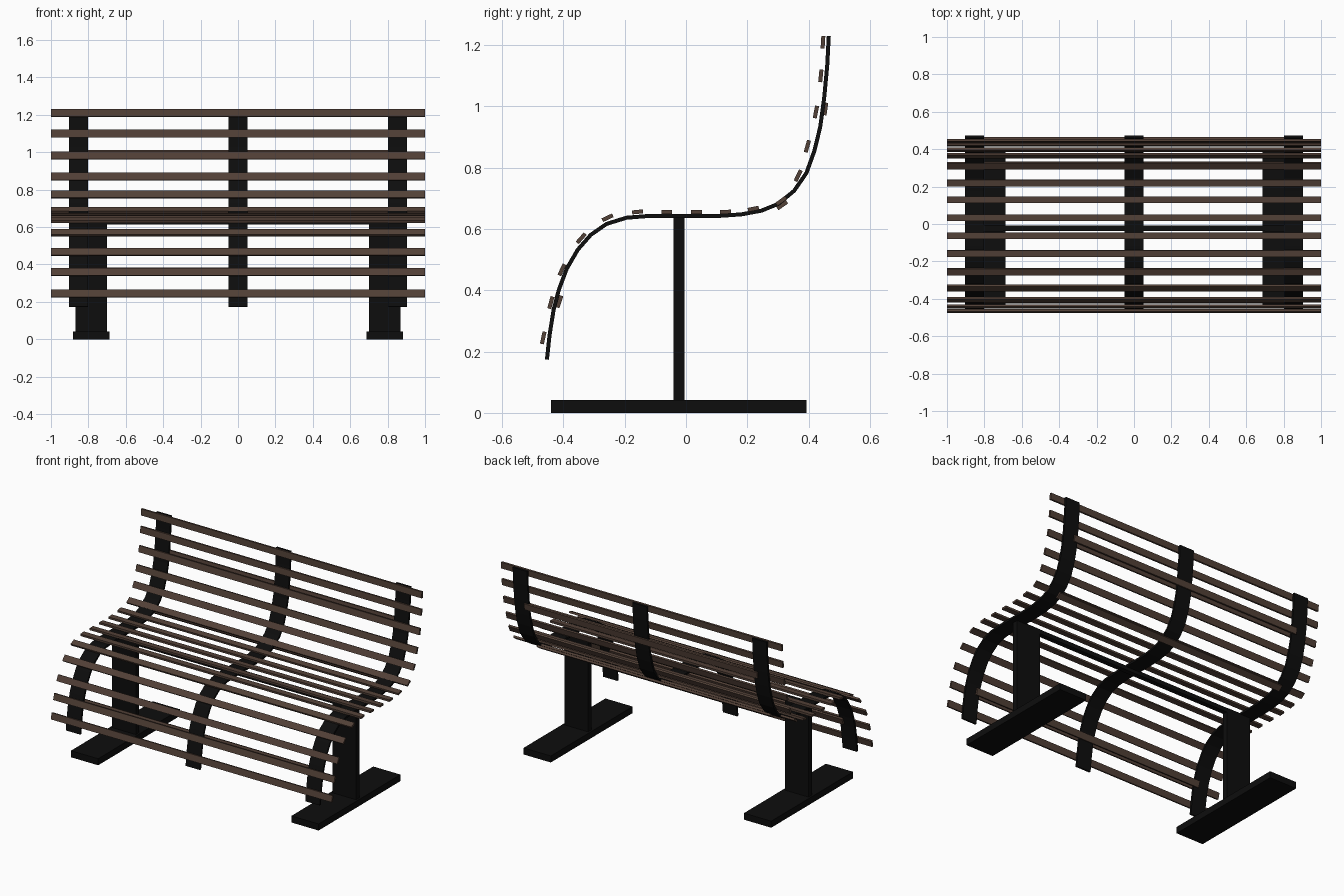
import bpy, bmesh, math
from mathutils import Vector

if "Cube" in bpy.data.objects:
    bpy.data.objects.remove(bpy.data.objects["Cube"])


def material(name, rgb):
    m = bpy.data.materials.new(name)
    m.diffuse_color = (*rgb, 1)
    m.use_nodes = True
    m.node_tree.nodes["Principled BSDF"].inputs["Base Color"].default_value = m.diffuse_color
    return m


WOOD = material("brown_wood", (0.085, 0.052, 0.038))
METAL = material("black_metal", (0.004, 0.004, 0.004))


def box(name, lo, hi, mat, tilt=0.0):
    lo, hi = Vector(lo), Vector(hi)
    bm = bmesh.new()
    bmesh.ops.create_cube(bm, size=1)
    bmesh.ops.scale(bm, vec=hi - lo, verts=bm.verts)
    me = bpy.data.meshes.new(name)
    bm.to_mesh(me)
    bm.free()
    ob = bpy.data.objects.new(name, me)
    ob.location = (lo + hi) / 2
    ob.rotation_euler.x = tilt
    me.materials.append(mat)
    bpy.context.collection.objects.link(ob)
    return ob


def strap(name, path, x0, x1, thick):
    # bent flat bar: offset the path both ways, then span it across x
    pts = [Vector(p) for p in path]
    bm = bmesh.new()
    rings = []
    for i, p in enumerate(pts):
        t = (pts[min(i + 1, len(pts) - 1)] - pts[max(i - 1, 0)]).normalized()
        n = Vector((-t.y, t.x)) * thick / 2
        a, b = p + n, p - n
        rings.append([bm.verts.new(c) for c in
                      ((x0, *a), (x1, *a), (x1, *b), (x0, *b))])
    for r, s in zip(rings, rings[1:]):
        for k in range(4):
            bm.faces.new((r[k], r[(k + 1) % 4], s[(k + 1) % 4], s[k]))
    bm.faces.new(rings[0])
    bm.faces.new(rings[-1])
    bmesh.ops.recalc_face_normals(bm, faces=bm.faces)
    me = bpy.data.meshes.new(name)
    bm.to_mesh(me)
    bm.free()
    me.materials.append(METAL)
    bpy.context.collection.objects.link(bpy.data.objects.new(name, me))


def slat(name, y, z, tilt, half_len):
    w = 0.035 + 0.006 * abs(math.sin(tilt))
    box(name, (-half_len, y - w / 2, z - 0.0065),
        (half_len, y + w / 2, z + 0.0065), WOOD, tilt)


# three curved straps, side profile as (y, z)
PROFILE = [(-.454, .174), (-.445, .256), (-.432, .337), (-.415, .402),
           (-.389, .471), (-.353, .533), (-.311, .581), (-.259, .617),
           (-.194, .637), (-.119, .643), (.109, .643), (.181, .648),
           (.246, .660), (.301, .682), (.353, .725), (.393, .783),
           (.419, .855), (.438, .933), (.451, 1.028), (.461, 1.135),
           (.466, 1.230)]
for label, x in (("left", -.853), ("middle", 0), ("right", .853)):
    strap(label + "_strap", PROFILE, x - .051, x + .051, .013)

# slats following the curve
SLATS = [(-.466, .245), (-.441, .360), (-.405, .467), (-.342, .570),
         (-.256, .637), (-.158, .656), (-.063, .656), (.034, .656),
         (.129, .656), (.220, .666), (.311, .692), (.366, .774),
         (.396, .870), (.424, .982), (.440, 1.10), (.447, 1.21)]
for i, (y, z) in enumerate(SLATS):
    a, b = SLATS[max(i - 1, 0)], SLATS[min(i + 1, len(SLATS) - 1)]
    slat(f"slat_{i + 1}", y, z, math.atan2(b[1] - a[1], b[0] - a[0]), 1.0)

# short stiffening slats behind the straps
for name, y, z, deg in (("front_brace", -.413, .363, 72),
                        ("seat_brace", .314, .678, 35),
                        ("back_brace", .455, .992, 82)):
    slat(name, y, z, math.radians(deg), .83)

# posts, feet and the bar joining the posts
for label, s in (("left", -1), ("right", 1)):
    c = s * .785
    box(label + "_post", (c - .085, -.04, .04), (c + .085, -.005, .642), METAL)
    box(label + "_foot", (c - .097, -.44, 0), (c + .097, .393, .042), METAL)
box("crossbar", (-.71, -.038, .615), (.71, -.007, .642), METAL)
